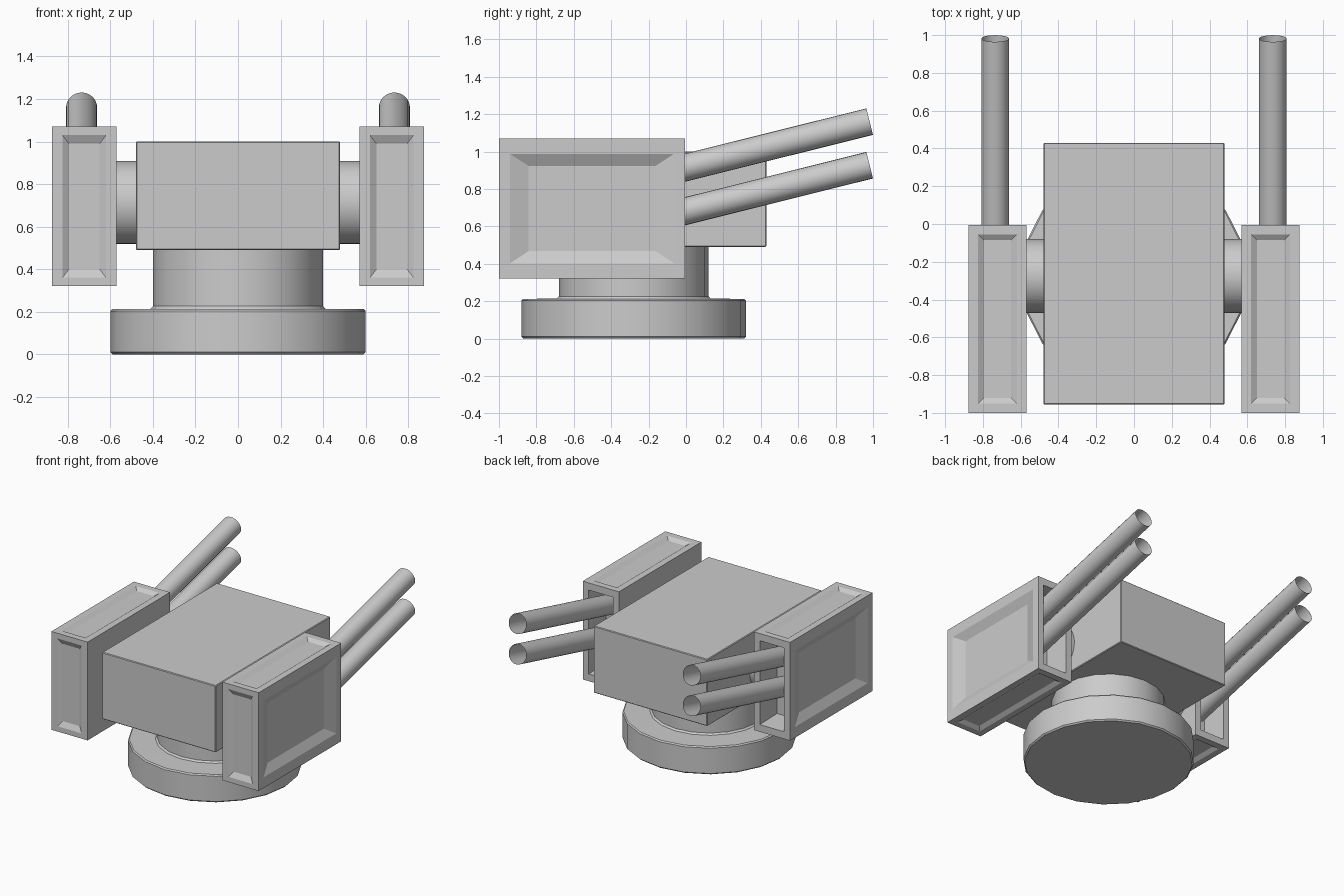
import bpy, bmesh, math
from mathutils import Vector, Matrix

if "Cube" in bpy.data.objects:
    bpy.data.objects.remove(bpy.data.objects["Cube"])

CY = -0.28  # y of the turret's turning axis


def finish(bm, name, mirror=False, smooth=True):
    bm.normal_update()
    mesh = bpy.data.meshes.new(name)
    bm.to_mesh(mesh)
    bm.free()
    ob = bpy.data.objects.new(name, mesh)
    bpy.context.collection.objects.link(ob)
    if mirror:
        ob.modifiers.new("mirror", 'MIRROR')
    if smooth:
        bpy.ops.object.select_all(action='DESELECT')
        ob.select_set(True)
        bpy.context.view_layer.objects.active = ob
        bpy.ops.object.shade_smooth_by_angle(angle=math.radians(30))
    return ob


def box(lo, hi):
    bm = bmesh.new()
    lo, hi = Vector(lo), Vector(hi)
    bmesh.ops.create_cube(bm, size=1)
    for v in bm.verts:
        v.co = Vector([(lo[i] + hi[i]) / 2 + v.co[i] * (hi[i] - lo[i]) for i in range(3)])
    return bm


def tube(bm, start, end, r, sides, caps):
    a, b = Vector(start), Vector(end)
    rot = (b - a).to_track_quat('Z', 'Y').to_matrix().to_4x4()
    bmesh.ops.create_cone(bm, cap_ends=caps, segments=sides, radius1=r, radius2=r,
                          depth=(b - a).length,
                          matrix=Matrix.Translation((a + b) / 2) @ rot)


def shrink(bm, normal, borders, depth):
    """Inset the face along normal by a border per axis and sink it by depth."""
    n = Vector(normal)
    face = max((f for f in bm.faces if f.normal.dot(n) > 0.99), key=lambda f: f.calc_area())
    # follow the innermost face when one was tagged already
    tagged = [f for f in bm.faces if f.tag and f.normal.dot(n) > 0.99]
    if tagged:
        face = tagged[0]
    c = face.calc_center_median()
    half = [max(abs(v.co[i] - c[i]) for v in face.verts) for i in range(3)]
    bmesh.ops.inset_individual(bm, faces=[face], thickness=0.005)
    for v in face.verts:
        d = v.co - c
        v.co = c - n * depth + Vector([
            math.copysign(half[i] - borders[i], d[i]) if n[i] == 0 else 0 for i in range(3)])
    face.tag = True
    bm.normal_update()


# Round base and neck, lathed as one 20-sided piece
bm = bmesh.new()
profile = [(0.59, 0), (0.6, 0.01), (0.6, 0.203), (0.592, 0.212), (0.412, 0.214),
           (0.4, 0.226), (0.4, 0.5)]
N = 20
rings = [[bm.verts.new((r * math.cos(2 * math.pi * k / N),
                        CY + r * math.sin(2 * math.pi * k / N), z)) for k in range(N)]
         for r, z in profile]
for a, b in zip(rings, rings[1:]):
    for k in range(N):
        bm.faces.new((a[k], a[(k + 1) % N], b[(k + 1) % N], b[k]))
bm.faces.new(rings[0][::-1])
bm.faces.new(rings[-1])
finish(bm, "base")

# Central body
bm = box((-0.48, -0.955, 0.49), (0.48, 0.43, 1.0))
bmesh.ops.bevel(bm, geom=bm.edges[:], offset=0.005, segments=1, affect='EDGES')
finish(bm, "body", smooth=False)

# Side axles joining body and gun housings
bm = bmesh.new()
tube(bm, (0.46, CY + 0.005, 0.713), (0.58, CY + 0.005, 0.713), 0.195, 32, True)
finish(bm, "axle", mirror=True)

# Gun housings with sunken panels and an open rear slot
bm = box((0.57, -1.0, 0.32), (0.875, -0.005, 1.07))
bm.normal_update()
shrink(bm, (1, 0, 0), (0, 0.058, 0.082), 0)
shrink(bm, (1, 0, 0), (0, 0.1, 0.065), 0.035)
for n in ((0, 0, 1), (0, 0, -1), (0, -1, 0)):
    shrink(bm, n, (0.05, 0.05, 0.04), 0)
    shrink(bm, n, (0.03, 0.03, 0.04), 0.02)
shrink(bm, (0, 1, 0), (0.05, 0, 0.055), 0)
shrink(bm, (0, 1, 0), (0.005, 0, 0.01), 0.2)
finish(bm, "gun_housing", mirror=True, smooth=False)

# Paired open barrels, tilted up toward +y
bm = bmesh.new()
slope = math.tan(math.radians(14))
for z in (0.915, 0.682):
    tube(bm, (0.735, -0.19, z - 0.19 * slope), (0.735, 0.982, z + 0.982 * slope),
         0.073, 24, False)
finish(bm, "barrels", mirror=True)
